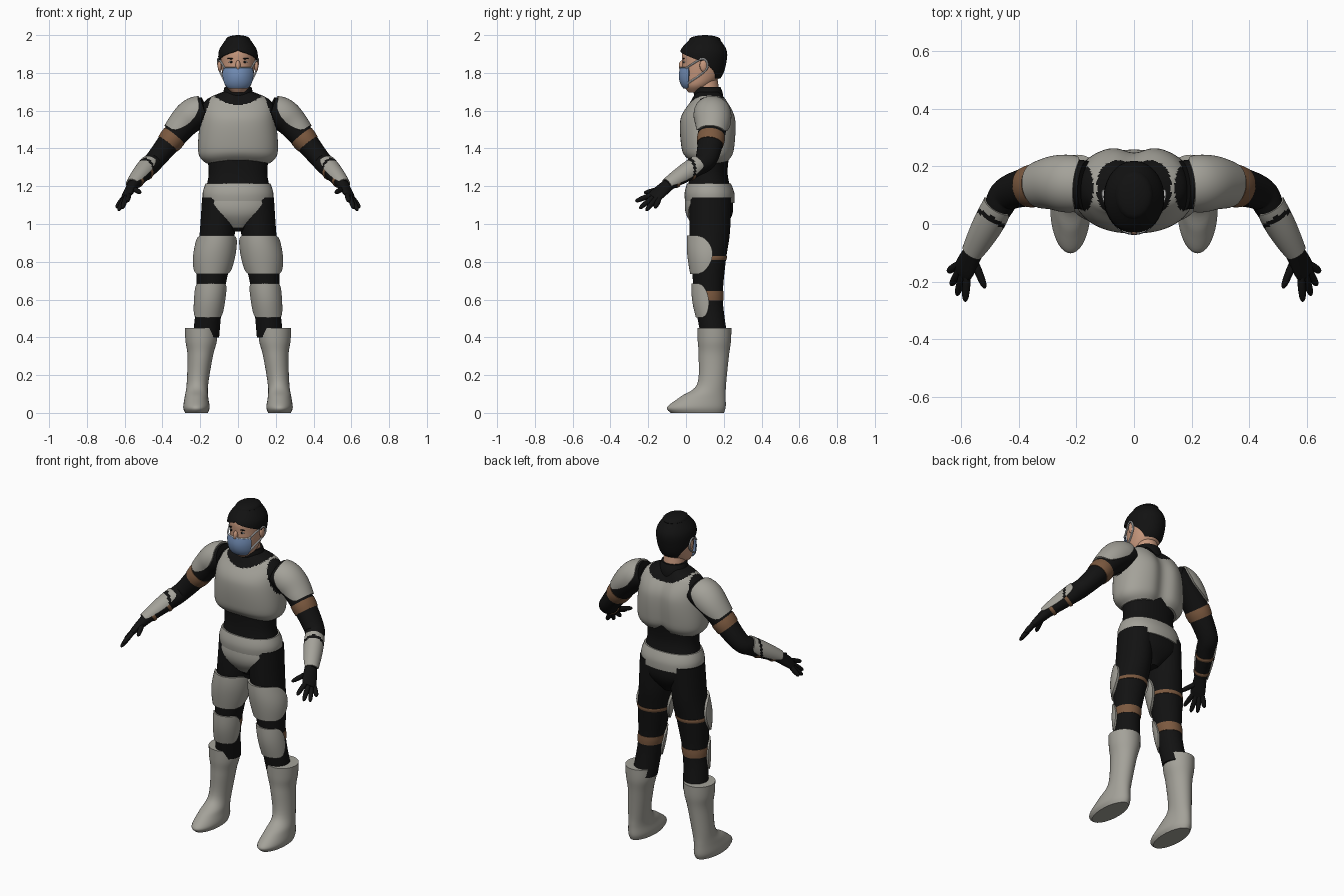
import bpy, bmesh, math
from mathutils import Vector

cube = bpy.data.objects.get("Cube")
if cube:
    bpy.data.objects.remove(cube, do_unlink=True)


def material(name, *rgb):
    m = bpy.data.materials.new(name)
    m.use_nodes = True
    m.diffuse_color = (*rgb, 1)
    m.node_tree.nodes["Principled BSDF"].inputs["Base Color"].default_value = (*rgb, 1)
    return m


ARMOUR = material("grey armour", .37, .36, .32)
BLACK = material("black suit", .006, .006, .006)
BROWN = material("brown strap", .2, .1, .05)
SKIN = material("skin", .58, .32, .21)
MASK = material("blue mask", .17, .27, .47)
WHITE = material("white cord", .75, .75, .75)


def finish(name, bm, mats, mirror=False, thick=0):
    """Turn a bmesh into a smooth object, optionally thickened and mirrored."""
    mesh = bpy.data.meshes.new(name)
    bm.to_mesh(mesh)
    bm.free()
    ob = bpy.data.objects.new(name, mesh)
    bpy.context.collection.objects.link(ob)
    for m in mats:
        mesh.materials.append(m)
    bpy.ops.object.select_all(action='DESELECT')
    ob.select_set(True)
    bpy.context.view_layer.objects.active = ob
    if thick:
        mod = ob.modifiers.new("Thickness", 'SOLIDIFY')
        mod.thickness, mod.offset = thick, -1
        bpy.ops.object.modifier_apply(modifier=mod.name)
    bpy.ops.object.shade_smooth_by_angle(angle=math.radians(40))
    if mirror:
        ob.modifiers.new("Mirror", 'MIRROR')


def smooth_keys(keys, sub):
    """Catmull-Rom interpolation of every value in a list of rings."""
    out = []
    last = len(keys) - 1
    for i in range(last):
        quad = keys[max(i - 1, 0)], keys[i], keys[i + 1], keys[min(i + 2, last)]
        for step in range(sub):
            t = step / sub
            out.append([b + t * (c - a) / 2 + t * t * (a - 2.5 * b + 2 * c - d / 2)
                        + t ** 3 * (1.5 * (b - c) + (d - a) / 2)
                        for a, b, c, d in zip(*quad)])
    return out + [list(keys[-1])]


def loft(name, keys, mats, ref=(0, -1, 0), upright=True, mirror=False, thick=0,
         seg=40, sub=6, power=2, rule=None, warp=None):
    """Skin elliptical rings (x, y, z, rx, ry[, half angle]); a half angle makes an open plate."""
    rings = smooth_keys(keys, sub)
    is_plate = len(keys[0]) > 5
    bm = bmesh.new()
    rows = []
    for i, ring in enumerate(rings):
        centre = Vector(ring[:3])
        axis = Vector((0, 0, 1))
        if not upright:
            ahead, behind = rings[min(i + 1, len(rings) - 1)], rings[max(i - 1, 0)]
            axis = (Vector(ahead[:3]) - Vector(behind[:3])).normalized()
        u = Vector(ref)
        u = (u - axis * u.dot(axis)).normalized()
        v = axis.cross(u)
        ru, rv = (ring[4], ring[3]) if upright else (ring[3], ring[4])
        half = math.radians(min(ring[5], 180)) if is_plate else math.pi
        row = []
        for j in range(seg + is_plate):
            angle = half * (2 * j / seg - 1)
            ca, sa = math.cos(angle), math.sin(angle)
            p = (centre + u * math.copysign(abs(ca) ** (2 / power), ca) * ru
                 + v * math.copysign(abs(sa) ** (2 / power), sa) * rv)
            row.append(bm.verts.new(warp(p) if warp else p))
        rows.append(row)
    for low, high in zip(rows, rows[1:]):
        for j in range(seg):
            n = (j + 1) % len(low)
            bm.faces.new((low[j], low[n], high[n], high[j]))
    if is_plate:
        bmesh.ops.remove_doubles(bm, verts=bm.verts, dist=.00001)
    else:
        bm.faces.new(rows[0][::-1])
        bm.faces.new(rows[-1])
    if rule:
        for f in bm.faces:
            f.material_index = rule(f.calc_center_median())
    finish(name, bm, mats, mirror, thick)


def cover(name, body, start, end, grow, mats, half=None, upright=True, **options):
    """Band or plate that follows a body part between two heights (or two x for an arm)."""
    rings = smooth_keys(body, 20)
    axis = 2 if upright else 0
    keys = []
    steps = 24
    for i in range(steps + 1):
        t = i / steps
        at = start + (end - start) * t
        low, high = next((a, b) for a, b in zip(rings, rings[1:]) if b[axis] >= at)
        mix = (at - low[axis]) / (high[axis] - low[axis])
        ring = [a + (b - a) * mix for a, b in zip(low, high)]
        bulge = grow * (.6 + .4 * math.sin(math.pi * t))
        ring[3:] = [r + bulge for r in ring[3:]]
        keys.append(ring + [half(t)] if half else ring)
    loft(name, keys, mats, upright=upright, sub=1, **options)


def rounded(ends, middle):
    """Half angle of a plate that is narrower at both ends."""
    return lambda t: ends + (middle - ends) * abs(math.sin(math.pi * t)) ** .5


def ball(name, loc, size, mat, mirror=True):
    bm = bmesh.new()
    bmesh.ops.create_uvsphere(bm, u_segments=16, v_segments=10, radius=1)
    for v in bm.verts:
        v.co = Vector(loc) + v.co * Vector(size)
    finish(name, bm, [mat], mirror)


# Chest armour with black neckline and armholes
def chest_rule(c):
    x = abs(c.x)
    neckline = c.z > 1.63 + 3 * x * x
    armhole = c.z > 1.46 and x > .14 + .35 * (1.68 - c.z)
    return int(neckline or armhole)


def chest_warp(p):
    if p.y > .13:  # spine groove
        p.y -= .025 * math.exp(-(p.x / .05) ** 2) * min(1, (p.y - .13) / .08)
    p.z += .03 * (1 - (p.x / .2) ** 2) * max(0, (1.4 - p.z) / .09)  # arched hem
    return p


chest = [(0, .125, 1.31, .165, .11), (0, .12, 1.38, .21, .14), (0, .12, 1.55, .2, .15),
         (0, .125, 1.65, .175, .1), (0, .12, 1.7, .08, .065)]
loft("chest_armour", chest, [ARMOUR, BLACK], seg=112, sub=16, power=2.3,
     rule=chest_rule, warp=chest_warp)

# Waist and hips, belt and crotch plate
core = [(0, .13, .96, .03, .06), (0, .13, 1.05, .16, .115), (0, .125, 1.15, .175, .12),
        (0, .12, 1.27, .155, .1), (0, .125, 1.4, .17, .11)]
loft("waist_and_hips", core, [BLACK], power=2.2)
cover("belt", core, 1.11, 1.215, .013, [ARMOUR], power=2.2)
cover("crotch_plate", core, .98, 1.13, .014, [ARMOUR], lambda t: 20 + 30 * t * t,
      power=2.2, thick=.01)

# Legs with armour plates on the front and straps behind
leg = [(.17, .15, .4, .07, .07), (.15, .12, .6, .07, .075), (.13, .12, .8, .09, .09),
       (.11, .125, .95, .093, .107), (.1, .13, 1.14, .09, .11)]
loft("leg", leg, [BLACK], mirror=True)
cover("thigh_plate", leg, .735, .94, .02, [ARMOUR], rounded(55, 100), mirror=True, thick=.015)
cover("shin_plate", leg, .505, .685, .013, [ARMOUR], rounded(55, 90), mirror=True, thick=.01)
cover("thigh_strap", leg, .81, .83, .004, [BROWN], mirror=True)
cover("calf_strap", leg, .595, .645, .004, [BROWN], mirror=True)
boot = [(.22, .06, 0, .06, .14), (.22, .055, .03, .07, .155), (.22, .09, .085, .062, .12),
        (.215, .135, .15, .057, .077), (.2, .147, .3, .067, .08), (.195, .15, .38, .083, .088),
        (.195, .15, .45, .087, .09)]
loft("boot", boot, [ARMOUR], mirror=True)

# Arms with pads, bands and gauntlets
limb = dict(ref=(.4, 0, 1), upright=False, mirror=True)
arm = [(.17, .135, 1.6, .075, .085), (.23, .14, 1.575, .08, .085), (.3, .14, 1.51, .07, .075),
       (.43, .11, 1.35, .053, .06), (.475, .05, 1.3, .05, .05), (.56, -.1, 1.205, .03, .034)]
loft("arm", arm, [BLACK], **limb)
cover("shoulder_pad", arm, .185, .33, .016, [ARMOUR], rounded(60, 100), thick=.014, **limb)
cover("arm_band", arm, .337, .372, .005, [BROWN], **limb)
cover("gauntlet", arm, .466, .559, .01, [ARMOUR, BLACK], rounded(70, 95), thick=.008,
      rule=lambda c: int(.45 < c.x - 1.6 * c.y < .48), **limb)
cover("upper_forearm_strap", arm, .492, .5, .005, [BROWN], **limb)
cover("lower_forearm_strap", arm, .535, .543, .005, [BROWN], **limb)

# Gloved hand: flat palm, a fan of four fingers and a thumb
loft("palm", [(.55, -.085, 1.215, .034, .032), (.585, -.15, 1.16, .043, .02),
     (.596, -.175, 1.14, .036, .013)], [BLACK], **{**limb, "ref": (.35, .4, -.25)})


def finger(name, base, tip):
    keys = [(*base.lerp(tip, t), r, r) for t, r in ((-.1, .012), (.4, .014), (.85, .011), (1, .004))]
    loft(name, keys, [BLACK], seg=12, **limb)


for i, name in enumerate(("index", "middle", "ring", "little")):
    base = Vector((.578, -.175, 1.158)).lerp(Vector((.612, -.142, 1.132)), i / 3)
    tip = Vector((.585, -.268, 1.12)).lerp(Vector((.644, -.165, 1.085)), i / 3)
    tip += Vector((.01, -.015, -.03)) * math.sin(math.pi * i / 3)
    finger(name + "_finger", base, tip)
finger("thumb", Vector((.558, -.118, 1.19)), Vector((.516, -.222, 1.165)))

# Neck, collar and head
neck = [(0, .125, 1.64, .065, .06), (0, .105, 1.78, .058, .06)]
loft("neck", neck, [SKIN])
cover("collar", neck, 1.64, 1.725, .017, [BLACK])
head = [(0, .045, 1.695, .03, .03), (0, .06, 1.73, .066, .07), (0, .08, 1.78, .08, .1),
        (0, .09, 1.85, .09, .11), (0, .093, 1.92, .088, .11), (0, .1, 1.985, .05, .065)]
loft("head", head, [SKIN])
cover("hair", head, 1.77, 1.985, .013, [BLACK], lambda t: 40 + 90 * t + 240 * t ** 3,
      ref=(0, 1, 0), thick=.006)
ball("hair_crown", (0, .1, 1.975), (.066, .084, .025), BLACK, mirror=False)
ball("ear", (.097, .092, 1.84), (.011, .02, .033), SKIN)
ball("nose", (0, -.022, 1.838), (.013, .016, .028), SKIN, mirror=False)
ball("eye_white", (.036, -.01, 1.858), (.014, .005, .005), WHITE)
ball("pupil", (.036, -.014, 1.858), (.006, .004, .006), BLACK)
ball("eyebrow", (.037, -.012, 1.876), (.019, .005, .004), BLACK)

# Face mask and ear loops
cover("face_mask", head, 1.718, 1.83, .018, [MASK], rounded(48, 56), thick=.006)
cover("mask_trim", head, 1.825, 1.832, .015, [WHITE], rounded(50, 50), thick=.003)
loft("ear_loop", [(x, y, z, .005, .005) for x, y, z in
     [(.07, 0, 1.825), (.105, .09, 1.875), (.1, .11, 1.82), (.066, .01, 1.745)]],
     [WHITE], ref=(1, 0, 0), upright=False, mirror=True, seg=8)
